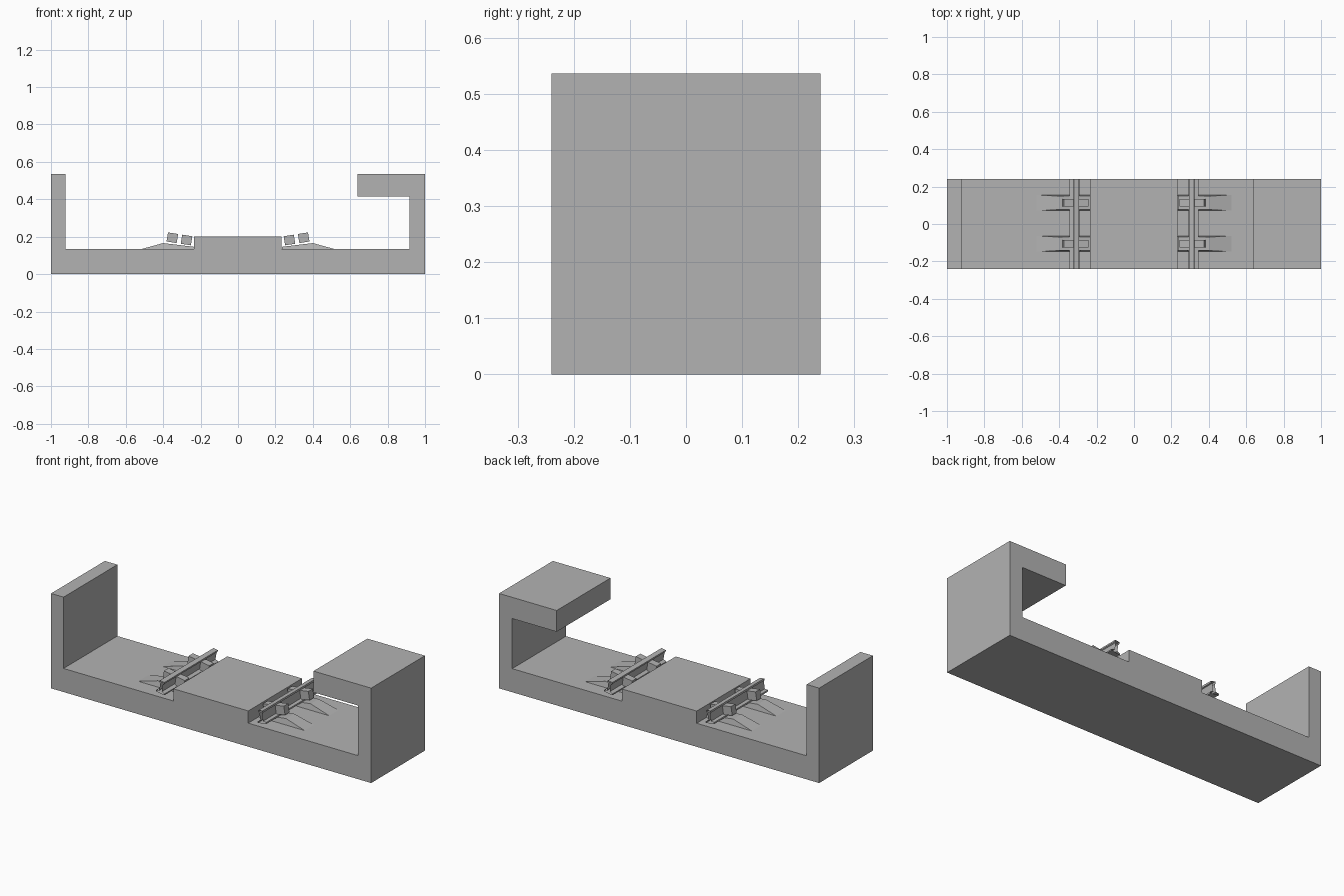
import bpy, bmesh, math
from mathutils import Matrix, Vector

cube = bpy.data.objects.get("Cube")
if cube:
    bpy.data.objects.remove(cube, do_unlink=True)

grey = bpy.data.materials.new("concrete grey")
grey.use_nodes = True
grey.diffuse_color = (0.45, 0.45, 0.45, 1)
grey.node_tree.nodes["Principled BSDF"].inputs["Base Color"].default_value = (0.45, 0.45, 0.45, 1)


def extrude_profile(name, points, y0, y1, capped=True, flare=0.0, floor=0.0):
    """Sweep an x-z outline along y; flare widens points lying on the floor."""
    bm = bmesh.new()

    def ring(y, sign):
        return [bm.verts.new((x, y + sign * (flare if z <= floor else 0), z)) for x, z in points]

    front, back = ring(y0, -1), ring(y1, 1)
    n = len(points)
    for i in range(n):
        j = (i + 1) % n
        bm.faces.new((front[i], front[j], back[j], back[i]))
    if capped:
        bm.faces.new(front[::-1])
        bm.faces.new(back)
    bmesh.ops.recalc_face_normals(bm, faces=bm.faces)
    mesh = bpy.data.meshes.new(name)
    bm.to_mesh(mesh)
    bm.free()
    mesh.materials.append(grey)
    obj = bpy.data.objects.new(name, mesh)
    bpy.context.collection.objects.link(obj)
    return obj


HALF = 0.24
FLOOR = 0.133

# Trackbed with a raised centre, a low wall and a wall with an overhanging platform
extrude_profile("trackbed", [
    (-1, 0), (1, 0), (1, 0.536), (0.64, 0.536), (0.64, 0.416), (0.918, 0.416),
    (0.918, FLOOR), (0.232, FLOOR), (0.232, 0.202), (-0.235, 0.202),
    (-0.235, FLOOR), (-0.922, FLOOR), (-0.922, 0.536), (-1, 0.536)], -HALF, HALF)

# Rail section: wide foot, thin web, narrower head
half_section = [(0.027, -0.035), (0.027, -0.027), (0.008, -0.022),
                (0.008, 0.022), (0.014, 0.025), (0.014, 0.035)]
rail_section = half_section + [(-x, z) for x, z in reversed(half_section)]

for side, label in ((-1, "right"), (1, "left")):
    # Rails lean inward
    centre = Vector((side * 0.313, 0, 0.189))
    lean = Matrix.Rotation(-side * math.radians(9), 3, "Y")

    def canted(points):
        moved = [lean @ Vector((x, 0, z)) + centre for x, z in points]
        return [(p.x, p.z) for p in moved]

    extrude_profile(label + "_rail", canted(rail_section), -HALF, HALF, capped=False)

    for y, place in ((-0.106, "front"), (0.113, "back")):
        # Sloping base plate under the rail
        plate = [(0.235, FLOOR), (0.235, 0.146), (0.4, 0.166), (0.52, FLOOR)]
        extrude_profile(f"{label}_{place}_base_plate", [(side * x, z) for x, z in plate],
                        y - 0.036, y + 0.036, flare=0.006, floor=FLOOR)
        # Clamp blocks on both sides of the web
        for s, where in ((-1, "a"), (1, "b")):
            block = [(s * 0.011, -0.025), (s * 0.066, -0.025), (s * 0.066, 0.024), (s * 0.011, 0.024)]
            extrude_profile(f"{label}_{place}_clamp_{where}", canted(block), y - 0.02, y + 0.02)
